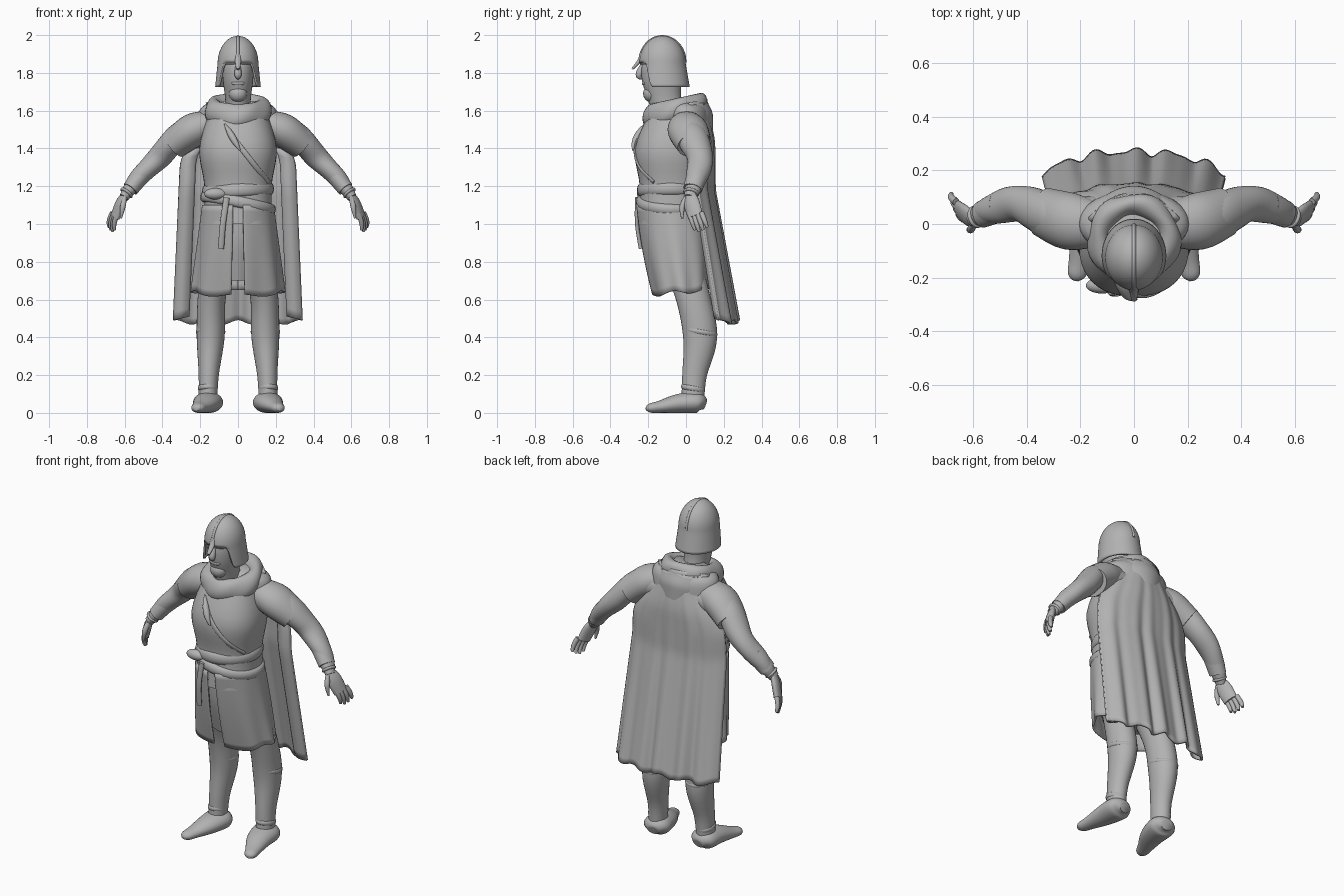
import bpy, bmesh
from math import sin, cos, pi, radians, copysign
from mathutils import Vector

cube = bpy.data.objects.get("Cube")
if cube:
    bpy.data.objects.remove(cube, do_unlink=True)

grey = bpy.data.materials.new("plain grey")
grey.use_nodes = True
grey.diffuse_color = (.45, .45, .45, 1)
grey.node_tree.nodes["Principled BSDF"].inputs["Base Color"].default_value = grey.diffuse_color


def smooth_step(low, high, value):
    t = min(max((value - low) / (high - low), 0), 1)
    return t * t * (3 - 2 * t)


def spline(rows, t):
    """Catmull-Rom sample of a list of equal-length rows, t from 0 to 1."""
    last = len(rows) - 1
    i = min(int(t * last), last - 1)
    f = t * last - i
    picks = [rows[min(max(i + step, 0), last)] for step in (-1, 0, 1, 2)]
    return [b + f / 2 * (c - a + f * (2 * a - 5 * b + 4 * c - d + f * (3 * (b - c) + d - a)))
            for a, b, c, d in zip(*picks)]


def finish(name, bm, mirror=False, thickness=0):
    bmesh.ops.recalc_face_normals(bm, faces=bm.faces)
    mesh = bpy.data.meshes.new(name)
    bm.to_mesh(mesh)
    bm.free()
    mesh.materials.append(grey)
    part = bpy.data.objects.new(name, mesh)
    bpy.context.collection.objects.link(part)
    bpy.ops.object.select_all(action='DESELECT')
    part.select_set(True)
    bpy.context.view_layer.objects.active = part
    bpy.ops.object.shade_smooth_by_angle(angle=radians(50))
    if thickness:
        solidify = part.modifiers.new("Thickness", 'SOLIDIFY')
        solidify.thickness = thickness
        solidify.offset = 0
    if mirror:
        part.modifiers.new("Mirror", 'MIRROR')


def skin_grid(bm, rows, closed):
    for lower, upper in zip(rows, rows[1:]):
        count = len(lower)
        for j in range(count if closed else count - 1):
            k = (j + 1) % count
            bm.faces.new((lower[j], lower[k], upper[k], upper[j]))


def tube(name, rows, flat=1, axis=None, ref=(0, 1, 0), sides=32, power=2, steps=5,
         mirror=False, ripple=lambda angle, t: 0):
    """Loft of ellipses; rows are x, y, z, radius along ref. The other radius is flat times that."""
    bm = bmesh.new()
    rings = []
    total = (len(rows) - 1) * steps
    for step in range(total + 1):
        t = step / total
        *centre, radius = spline(rows, t)
        ahead = spline(rows, min(t + .01, 1))
        behind = spline(rows, max(t - .01, 0))
        tangent = Vector(axis or [p - q for p, q in zip(ahead[:3], behind[:3])]).normalized()
        side = Vector(ref)
        side = (side - tangent * side.dot(tangent)).normalized()
        across = tangent.cross(side) * flat
        ring = []
        for j in range(sides):
            angle = 2 * pi * j / sides
            c, s = (copysign(abs(w) ** (2 / power), w) for w in (cos(angle), sin(angle)))
            swell = radius * (1 + ripple(angle, t))
            ring.append(bm.verts.new(Vector(centre) + (side * c + across * s) * swell))
        rings.append(ring)
    skin_grid(bm, rings, closed=True)
    bm.faces.new(rings[0])
    bm.faces.new(rings[-1])
    finish(name, bm, mirror)


def sheet(name, point, columns, rows, thickness=.01, mirror=False):
    """Cloth or plate from point(u, v), both running 0 to 1."""
    bm = bmesh.new()
    grid = [[bm.verts.new(point(i / columns, j / rows)) for i in range(columns + 1)]
            for j in range(rows + 1)]
    skin_grid(bm, grid, closed=False)
    finish(name, bm, mirror, thickness)


def ball(name, centre, radii, mirror=False):
    bm = bmesh.new()
    bmesh.ops.create_uvsphere(bm, u_segments=20, v_segments=12, radius=1)
    bmesh.ops.scale(bm, vec=radii, verts=bm.verts)
    bmesh.ops.translate(bm, vec=centre, verts=bm.verts)
    finish(name, bm, mirror)


def band(name, centre, radius, height, axis=(0, 0, 1), flat=1, bulge=.01, mirror=False):
    normal = Vector(axis).normalized()
    rows = [(*(Vector(centre) + normal * height / 2 * sin(a)), radius + bulge * (2 * cos(a) - 1))
            for a in (radians(90 * k / 4) for k in range(-4, 5))]
    tube(name, rows, flat, axis, steps=1, mirror=mirror)


# Torso
torso = [(0, -.08, 1, .17), (0, -.08, 1.2, .165), (0, -.08, 1.4, .19), (0, -.05, 1.6, .14)]
TORSO_FLAT, TORSO_POWER = 1.08, 2.3
tube("tunic_torso", torso, TORSO_FLAT, axis=(0, 0, 1), power=TORSO_POWER, sides=40)


def on_chest(x, z, radius, lift=0):
    """Row for a tube lying on the front of the torso."""
    _, y, _, depth = spline(torso, (z - 1) / .6)
    edge = abs(x / depth / TORSO_FLAT) ** TORSO_POWER
    return (x, y - lift - depth * (1 - edge) ** (1 / TORSO_POWER), z, radius)


along = [k / 5 for k in range(6)]
tube("chest_strap", [on_chest(.26 * t - .1, 1.55 - .33 * t, .007) for t in along], flat=2)
tube("strap_toggle", [on_chest(.08 * t - .07, 1.53 - .14 * t, .004 + .014 * sin(pi * t), lift=.01)
                      for t in along])

# Belts and hanging strap
band("upper_belt", (0, -.08, 1.18), .17, .07, axis=(-.05, 0, 1), flat=1.06)
band("sagging_belt", (0, -.08, 1.11), .175, .06, axis=(.2, .05, 1), flat=1.1)
ball("belt_knot", (-.12, -.23, 1.16), (.06, .03, .03))
tube("hanging_strap", [(-.06, -.26, 1.14, .01), (-.08, -.26, 1, .01), (-.09, -.24, .87, .01)], flat=1.6)


# Skirt: an inner layer and two split outer panels
def skirt_point(u, v):
    angle = radians(8 + 172 * u)
    fold = 1 + .03 * v * sin(9 * angle) - .02 * v
    hem = .62 + .04 * u + .01 * cos(5 * angle)
    depth = .18 - .025 * v + .01 * sin(pi * v)
    width = .185 + .06 * v
    return (width * sin(angle) * fold, .06 * v - .08 - depth * cos(angle) * fold, 1.1 + (hem - 1.1) * v)


sheet("skirt_panel", skirt_point, columns=48, rows=14, mirror=True)
tube("inner_skirt", [(0, -.07, 1.08, .16), (0, -.05, .9, .165), (0, -.02, .7, .14)], flat=1.2,
     axis=(0, 0, 1), sides=48, ripple=lambda angle, t: .04 * t * cos(10 * angle))

# Legs, boots and feet
tube("leg", [(.11, -.02, .8, .1), (.14, .04, .6, .09), (.145, .075, .4, .09),
             (.155, .045, .2, .065), (.16, .035, .05, .06)], flat=.82, mirror=True)
ball("knee_guard", (.14, .02, .53), (.06, .045, .07), mirror=True)
band("boot_cuff", (.145, .075, .43), .086, .03, axis=(0, .2, 1), flat=.84, bulge=.007, mirror=True)
band("ankle_strap", (.16, .037, .13), .058, .03, axis=(0, .2, 1), flat=.82, bulge=.006, mirror=True)
tube("foot", [(.15, .1, .04, .025), (.155, .06, .055, .055), (.17, -.04, .05, .05),
              (.2, -.14, .032, .032), (.215, -.19, .025, .024), (.22, -.21, .02, .01)],
     flat=1.4, ref=(0, 0, 1), mirror=True)

# Arms
forearm = (.6, -.25, -.75)
tube("arm", [(.12, 0, 1.5, .1), (.3, .025, 1.47, .085), (.42, .075, 1.35, .07),
             (.53, .055, 1.24, .056), (.605, .02, 1.14, .03)], flat=.86, mirror=True,
     ripple=lambda angle, t: .03 * sin(22 * t + 2 * angle))
tube("short_sleeve", [(.14, 0, 1.53, .085), (.24, .01, 1.495, .107), (.34, .045, 1.42, .093)],
     flat=.84, mirror=True)
tube("sleeve_cuff", [(.5, .065, 1.275, .058), (.57, .035, 1.185, .05)], flat=.86, mirror=True)
band("bracelet", (.59, .027, 1.165), .038, .016, forearm, flat=.9, bulge=.005, mirror=True)

# Hands, turned so the little finger is outermost
spread = Vector((.4, .9, 0))
tube("palm", [(.598, .02, 1.16, .028), (.622, .03, 1.11, .044), (.65, .05, 1.04, .042)],
     flat=.5, ref=spread, mirror=True)
for order, finger in enumerate(("index", "middle", "ring", "little")):
    knuckle = Vector((.65, .05, 1.06)) + spread * .024 * (order - 1.5)
    reach = .1 - .008 * abs(order - 1) ** 1.5
    tube(finger + "_finger", [(*(knuckle + Vector((.02 * sin(2 * t), .03 * t, -reach * t))), .014 - .006 * t ** 3)
                              for t in along], sides=10, steps=1, mirror=True)
tube("thumb", [(.6, 0, 1.14, .013), (.61, -.02, 1.09, .015), (.62, -.02, 1.03, .006)], sides=10, mirror=True)


# Cape, draped from the shoulders, with its edges turned inward
def cape_point(u, v):
    s = 2 * u - 1
    half = .15 + .14 * smooth_step(0, .3, v) + .05 * v
    back = .11 + .035 * smooth_step(0, .2, v) + .2 * max(v - .4, 0)
    fold = v * (.012 * cos(5 * pi * s) + .006 * sin(8 * pi * s))
    hem = .012 * v * cos(13 * s)
    return (half * s, back - .08 * abs(s) ** 2.5 + fold, 1.64 - 1.16 * v + hem)


def cape_edge_point(u, v):
    x, y, z = cape_point(1, .22 + .78 * v)
    return (x - .08 * u, y - .02 * sin(pi * u), z + .02 * u)


sheet("cape", cape_point, columns=72, rows=36, thickness=.014)
sheet("cape_turned_edge", cape_edge_point, columns=8, rows=20, mirror=True)


# Cowl around the neck with the lowered hood behind
def hood_point(u, v):
    s = 2 * u - 1
    half = .15 * (1 - v ** 1.6) + .012
    return (half * s, .1 + .03 * smooth_step(0, .4, v) - .09 * s * s * (1 - v), 1.66 - .22 * v - .02 * s * s)


tube("cowl", [(0, -.055, 1.6 + .065 * sin(a), .13 - .045 * cos(a)) for a in (pi * k / 5 for k in range(8))],
     axis=(0, -.22, 1), sides=48, steps=2, ripple=lambda angle, t: .03 * sin(5 * angle + 6 * t))
tube("shoulder_drape", [(0, -.01, 1.65, .08), (0, 0, 1.6, .12), (0, .01, 1.46, .12)],
     flat=1.7, axis=(0, 0, 1))
sheet("hood", hood_point, columns=20, rows=14, thickness=.025)

# Head and face
tube("head", [(0, -.09, 1.57, .085), (0, -.115, 1.67, .09), (0, -.128, 1.76, .105),
              (0, -.125, 1.85, .108), (0, -.125, 1.93, .07)], flat=.76, axis=(0, 0, 1))
tube("nose", [(0, -.225, 1.85, .012), (0, -.248, 1.79, .019), (0, -.23, 1.77, .006)], sides=12)
ball("chin", (0, -.185, 1.69), (.048, .042, .045))
ball("mouth", (0, -.22, 1.745), (.035, .013, .012))


# Helmet: dome, face opening, flared neck guard
def helmet_point(u, v):
    angle = 2 * pi * u
    from_front = min(angle, 2 * pi - angle)
    dome = min(v / .6, 1) * pi / 2
    depth = .31 * max(v - .6, 0) * smooth_step(radians(42), radians(66), from_front)
    flare = max(sin(dome), .01) * (1 + depth * (1 - cos(angle) / 2))
    return (.102 * flare * sin(angle), -.125 - .117 * flare * cos(angle), 1.85 + .14 * cos(dome) - depth)


sheet("helmet", helmet_point, columns=60, rows=22, thickness=.012)
band("helmet_rim", (0, -.125, 1.86), .117, .03, flat=.87, bulge=.004)
tube("helmet_crest", [(0, -.125 - .12 * cos(a), 1.855 + .137 * sin(a), .008)
                      for a in (pi * k / 10 for k in range(11))], ref=(1, 0, 0), sides=12)
tube("nose_guard", [(0, -.235, 1.9, .008), (0, -.25, 1.86, .01), (0, -.285, 1.82, .006)], flat=1.6, sides=12)
